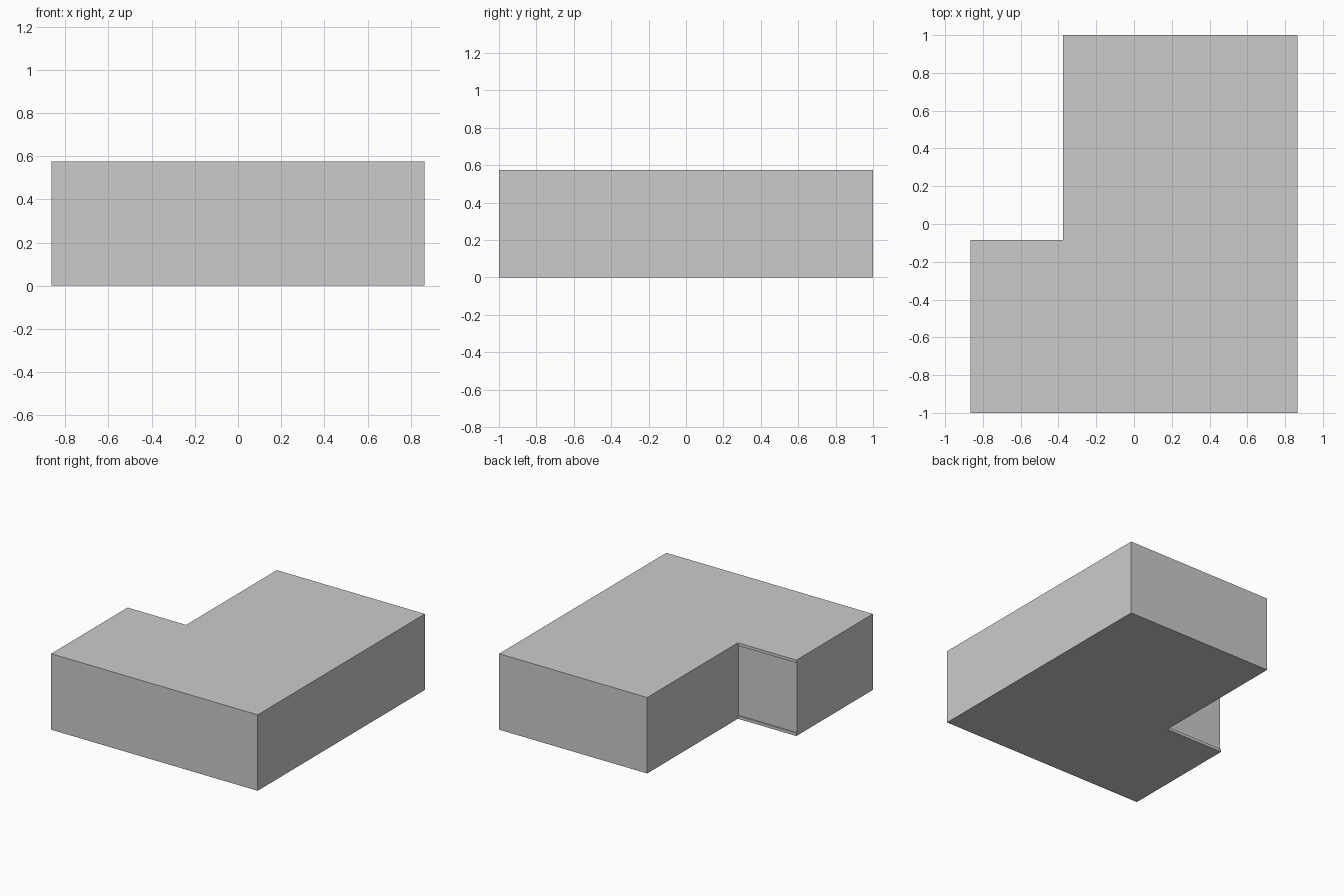
import bpy, bmesh

if "Cube" in bpy.data.objects:
    bpy.data.objects.remove(bpy.data.objects["Cube"])

X, Y, H = 0.865, 1.0, 0.575        # half width, half depth, height
NX, NY = -0.375, -0.085            # inner corner of the L
LIP, STEP = 0.022, 0.01            # rim height and panel recess


def prism(name, outline, z0, z1):
    bm = bmesh.new()
    face = bm.faces.new([bm.verts.new((x, y, z0)) for x, y in outline])
    ext = bmesh.ops.extrude_face_region(bm, geom=[face])
    verts = [g for g in ext["geom"] if isinstance(g, bmesh.types.BMVert)]
    bmesh.ops.translate(bm, verts=verts, vec=(0, 0, z1 - z0))
    bmesh.ops.recalc_face_normals(bm, faces=bm.faces)
    mesh = bpy.data.meshes.new(name)
    bm.to_mesh(mesh)
    bm.free()
    obj = bpy.data.objects.new(name, mesh)
    bpy.context.collection.objects.link(obj)
    return obj


# L-shaped block
block = prism("l_shaped_block", [(-X, -Y), (X, -Y), (X, Y), (NX, Y), (NX, NY), (-X, NY)], 0, H)

# Shallow recessed panel in the notch wall, leaving a lip above and below
cutter = prism("panel_cutter", [(-X - 0.1, NY - STEP), (NX, NY - STEP),
                                (NX, NY + 0.1), (-X - 0.1, NY + 0.1)], LIP, H - LIP)
cutter.hide_render = True
cutter.hide_viewport = True
cut = block.modifiers.new("panel_recess", "BOOLEAN")
cut.operation = "DIFFERENCE"
cut.solver = "EXACT"
cut.object = cutter
